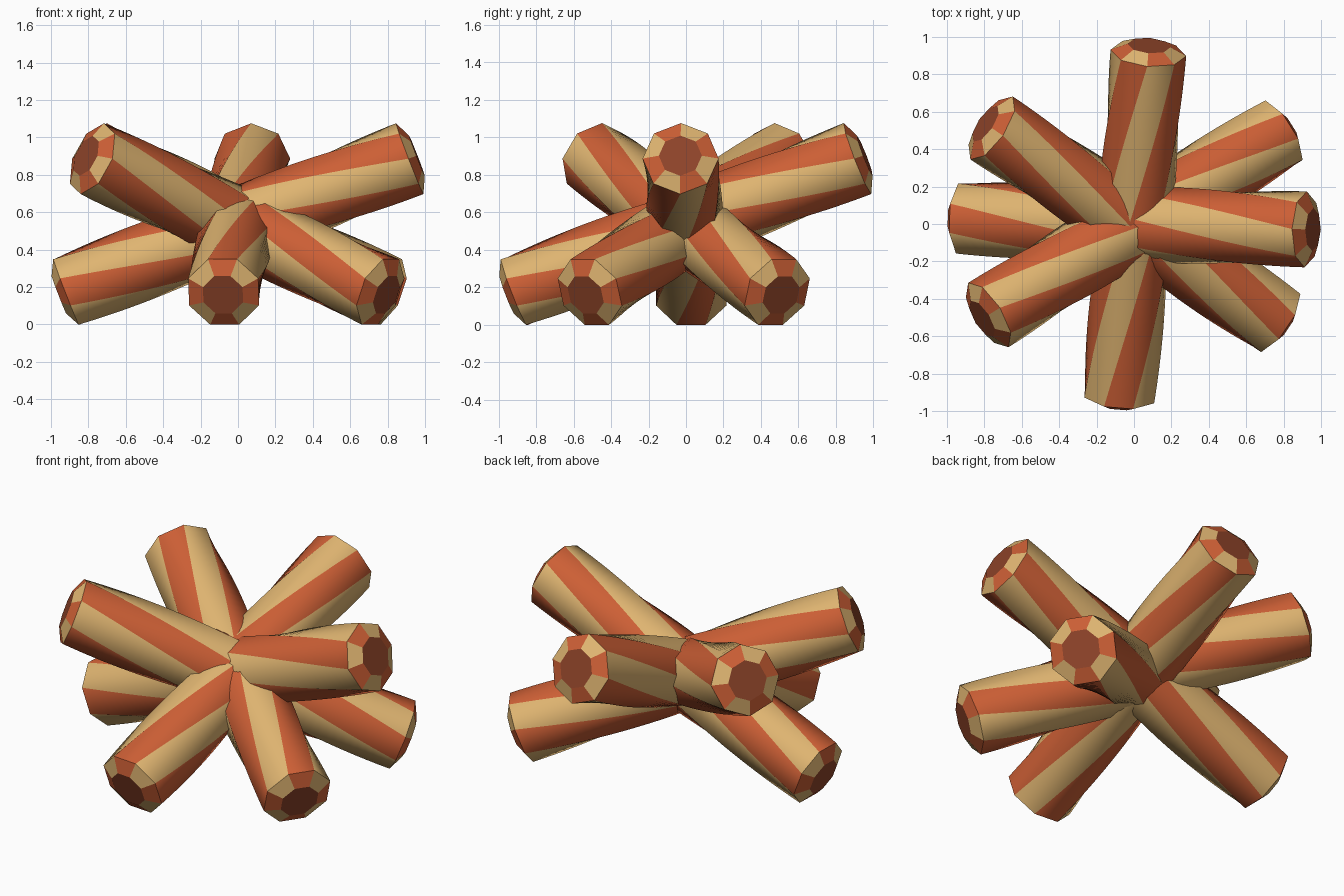
import bpy, bmesh, math
from mathutils import Vector

if "Cube" in bpy.data.objects:
    bpy.data.objects.remove(bpy.data.objects["Cube"])

SIDES, RINGS = 8, 40
RADIUS, HALF = 0.203, 0.985        # rod radius, half length to the rim edge
HOLE_R, RIM = 0.115, 0.042         # end cap radius, how far the rim bevels out
TWIST = math.radians(112.5)        # right-handed twist over the whole rod
ELEV = math.radians(21.2)
CENTRE = Vector((0, 0, 0.53))


def material(name, rgb):
    m = bpy.data.materials.new(name)
    m.diffuse_color = (*rgb, 1)
    m.use_nodes = True
    m.node_tree.nodes["Principled BSDF"].inputs["Base Color"].default_value = m.diffuse_color
    return m


MATS = [material("sand", (0.74, 0.46, 0.165)),
        material("terracotta", (0.61, 0.115, 0.036)),
        material("dark_rust", (0.27, 0.057, 0.022))]


def striped_rod(name, azimuth):
    """Twisted octagonal rod through the centre, striped along its edges."""
    az = math.radians(azimuth)
    axis = Vector((math.cos(az) * math.cos(ELEV), math.sin(az) * math.cos(ELEV), math.sin(ELEV)))
    side = Vector((0, 0, 1)).cross(axis).normalized()
    up = axis.cross(side)
    bm = bmesh.new()

    def ring(s, r, turn):
        out = []
        for k in range(SIDES):
            a = turn + 2 * math.pi * k / SIDES
            out.append(bm.verts.new(CENTRE + axis * s + (side * math.cos(a) + up * math.sin(a)) * r))
        return out

    # rings from the low end to the high end: rim, body, rim
    specs = [(-HALF - RIM, HOLE_R, -TWIST)]
    specs += [(-HALF + 2 * HALF * i / RINGS, RADIUS, -TWIST * (1 - i / RINGS)) for i in range(RINGS + 1)]
    specs += [(HALF + RIM, HOLE_R, 0)]
    rings = [ring(*s) for s in specs]
    last = len(rings) - 2
    for i in range(len(rings) - 1):
        a, b = rings[i], rings[i + 1]
        lower = i <= RINGS // 2
        for k in range(SIDES):
            n = (k + 1) % SIDES
            f = bm.faces.new((a[k], a[n], b[n], b[k]))
            if i in (0, last):
                f.material_index = (k + 1) % 2          # rims
            else:
                f.material_index = (k + lower) % 2      # stripes change over at the middle
                f.smooth = True
    # dark end caps
    bm.faces.new(rings[0][::-1]).material_index = 2
    bm.faces.new(rings[-1]).material_index = 2

    mesh = bpy.data.meshes.new(name)
    bm.to_mesh(mesh)
    bm.free()
    for m in MATS:
        mesh.materials.append(m)
    ob = bpy.data.objects.new(name, mesh)
    bpy.context.collection.objects.link(ob)


for n, azimuth in enumerate((-1.8, 85.2, 146, 212)):
    striped_rod(f"striped_rod_{n + 1}", azimuth)
